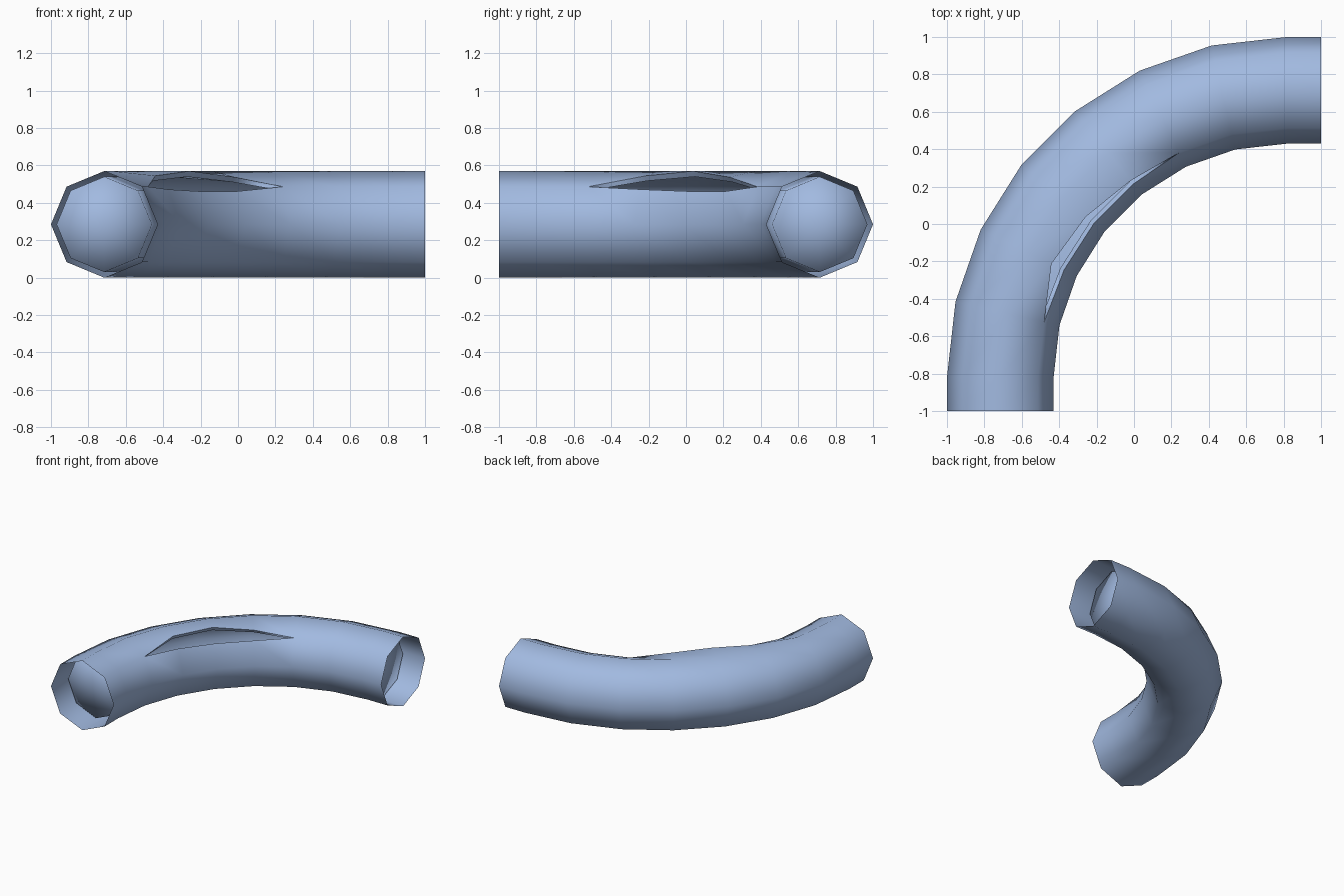
import bpy, bmesh
from math import sin, cos, pi, radians

cube = bpy.data.objects.get("Cube")
if cube:
    bpy.data.objects.remove(cube, do_unlink=True)

SIDES = 8
BENDS = 7              # segments in the quarter turn
SLIT = 3               # column of the section where the wall is torn
CENTRE = 0.82          # bend centre is (CENTRE, -CENTRE)
BEND_R = 1.535
OUTER, INNER = 0.285, 0.255

# lips of the tear: bend ring -> (upper, lower) offsets in the section plane
LIPS = {2: ((-0.135, 0.26), (-0.21, 0.187)),
        3: ((-0.157, 0.285), (-0.213, 0.177)),
        4: ((-0.19, 0.253), (-0.213, 0.177))}

blue = bpy.data.materials.new("soft_blue")
blue.use_nodes = True
blue.diffuse_color = (0.36, 0.49, 0.75, 1)
blue.node_tree.nodes["Principled BSDF"].inputs["Base Color"].default_value = (0.36, 0.49, 0.75, 1)

bm = bmesh.new()


def place(ring, dr, dz):
    """Point on a section; rings before and after the bend run straight to the ends."""
    a = radians(90) * min(max(ring, 0), BENDS) / BENDS
    r = BEND_R + dr
    x, y = CENTRE - r * cos(a), -CENTRE + r * sin(a)
    if ring < 0:
        y = -1
    if ring > BENDS:
        x = 1
    return bm.verts.new((x, y, OUTER + dz))


def section(ring, radius):
    """Return the section as two loops that differ only at the torn column."""
    upper = [place(ring, radius * cos(2 * pi * k / SIDES), radius * sin(2 * pi * k / SIDES))
             for k in range(SIDES)]
    lower = list(upper)
    if ring in LIPS:
        s = radius / OUTER
        up, low = LIPS[ring]
        bm.verts.remove(upper[SLIT])
        upper[SLIT] = place(ring, up[0] * s, up[1] * s)
        lower[SLIT] = place(ring, low[0] * s, low[1] * s)
    return upper, lower


def tube(rings, radius):
    loops = {r: section(r, radius) for r in rings}
    for a, b in zip(rings, rings[1:]):
        for k in range(SIDES):
            side = 1 if k == SLIT else 0
            n = (k + 1) % SIDES
            bm.faces.new((loops[a][side][k], loops[a][side][n],
                          loops[b][side][n], loops[b][side][k]))
    return loops


# Outer wall with open ends, inner wall closed at both ends of the bend
outer = tube(list(range(-1, BENDS + 2)), OUTER)
inner = tube(list(range(BENDS + 1)), INNER)
for ring in (0, BENDS):
    loop = inner[ring][0]
    mid = place(ring, 0, 0)
    for k in range(SIDES):
        bm.faces.new((loop[k], loop[(k + 1) % SIDES], mid))

# Rim of the tear joins the two walls
for side in (0, 1):
    for a in range(1, 5):
        bm.faces.new((outer[a][side][SLIT], outer[a + 1][side][SLIT],
                      inner[a + 1][side][SLIT], inner[a][side][SLIT]))
        for wall in (outer, inner):
            edge = bm.edges.get((wall[a][side][SLIT], wall[a + 1][side][SLIT]))
            edge.smooth = False

bmesh.ops.recalc_face_normals(bm, faces=bm.faces)
for f in bm.faces:
    f.smooth = True

mesh = bpy.data.meshes.new("curved_pipe")
bm.to_mesh(mesh)
bm.free()
mesh.materials.append(blue)
pipe = bpy.data.objects.new("curved_pipe", mesh)
bpy.context.collection.objects.link(pipe)
